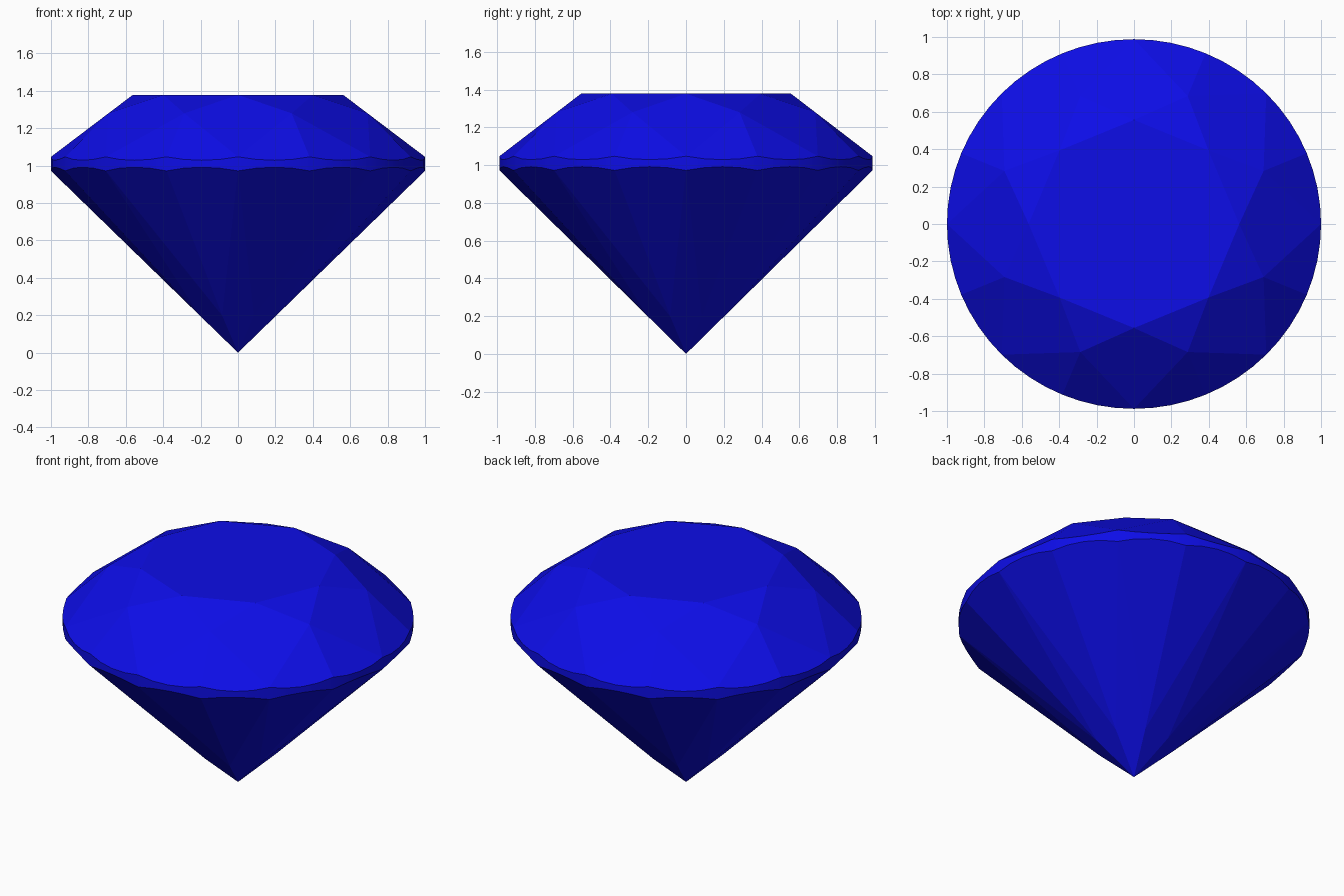
import bpy, bmesh
from math import cos, sin, pi

if "Cube" in bpy.data.objects:
    bpy.data.objects.remove(bpy.data.objects["Cube"])

MAINS = 8            # main facets around the stone
ARC = 4              # girdle segments per half facet
Y_SCALE = 0.988
TABLE_R, TABLE_Z = 0.563, 1.378
GIRDLE_TOP, GIRDLE_LOW = 1.047, 0.972
STAR_R, PAV_R = 0.75, 0.22
STEP = 2 * pi / MAINS
HALF = STEP / 2      # angle covered by one half facet
N = 2 * MAINS * ARC

bm = bmesh.new()


def vert(r, a, z):
    return bm.verts.new((r * cos(a), r * sin(a) * Y_SCALE, z))


# heights of the crown and pavilion corners, lying on the main facets
star_z = TABLE_Z + (GIRDLE_TOP - TABLE_Z) * (STAR_R * cos(HALF) - TABLE_R) / (1 - TABLE_R)
pav_z = GIRDLE_LOW * PAV_R * cos(HALF)


def scallop(k, rim_z, r, z):
    """Height where a half facet's plane meets the round girdle."""
    c = cos(HALF / 2)
    slope = (rim_z - z) / (c - r * c)
    d = (k % ARC) / ARC * HALF - HALF / 2
    return rim_z + slope * (cos(d) - c)


table = [vert(TABLE_R, i * STEP, TABLE_Z) for i in range(MAINS)]
star = [vert(STAR_R, (i + 0.5) * STEP, star_z) for i in range(MAINS)]
upper = [vert(1, k * 2 * pi / N, scallop(k, GIRDLE_TOP, STAR_R, star_z)) for k in range(N)]
lower = [vert(1, k * 2 * pi / N, scallop(k, GIRDLE_LOW, PAV_R, pav_z)) for k in range(N)]
pav = [vert(PAV_R, (i + 0.5) * STEP, pav_z) for i in range(MAINS)]
culet = vert(0, 0, 0)

# table, then star, kite, half and pavilion facets
bm.faces.new(table)
for i in range(MAINS):
    j = (i + 1) % MAINS
    g = 2 * ARC * i
    bm.faces.new((table[i], star[i], table[j]))
    bm.faces.new((table[i], star[i - 1], upper[g], star[i]))
    bm.faces.new((culet, pav[i], lower[g], pav[i - 1]))
    for h in (g, g + ARC):
        arc = [(h + k) % N for k in range(ARC + 1)]
        bm.faces.new([star[i]] + [upper[k] for k in arc])
        bm.faces.new([pav[i]] + [lower[k] for k in reversed(arc)])

# round girdle band, smooth with sharp borders
for k in range(N):
    m = (k + 1) % N
    f = bm.faces.new((lower[k], lower[m], upper[m], upper[k]))
    f.smooth = True
for e in bm.edges:
    if len(e.link_faces) == 2 and not all(f.smooth for f in e.link_faces):
        e.smooth = False
bmesh.ops.recalc_face_normals(bm, faces=bm.faces[:])

mesh = bpy.data.meshes.new("cut_gemstone")
bm.to_mesh(mesh)
bm.free()
gem = bpy.data.objects.new("cut_gemstone", mesh)
bpy.context.collection.objects.link(gem)

mat = bpy.data.materials.new("blue_gem")
mat.diffuse_color = (0.004, 0.004, 0.8, 1)
mat.use_nodes = True
mat.node_tree.nodes["Principled BSDF"].inputs["Base Color"].default_value = mat.diffuse_color
mesh.materials.append(mat)
